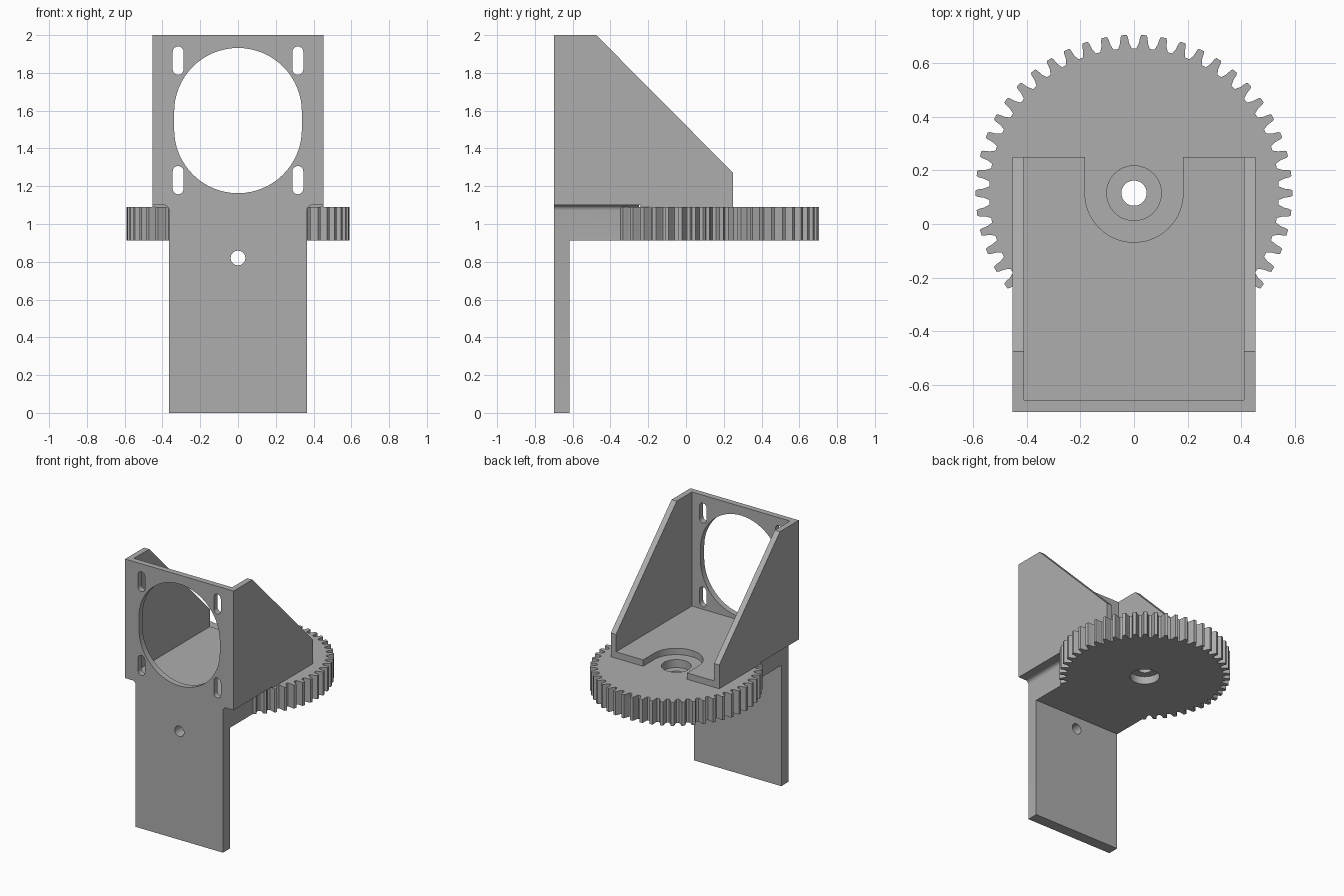
import bpy
import bmesh
from math import sin, cos, pi, tau, radians
from mathutils import Vector

cube = bpy.data.objects.get("Cube")
if cube:
    bpy.data.objects.remove(cube)

grey = bpy.data.materials.new("plain grey")
grey.use_nodes = True
colour = (0.42, 0.42, 0.42, 1)
grey.diffuse_color = colour
grey.node_tree.nodes["Principled BSDF"].inputs["Base Color"].default_value = colour

# How a profile point (u, v) at depth d maps into space, by extrusion axis
AXES = {
    "x": lambda u, v, d: Vector((d, u, v)),
    "y": lambda u, v, d: Vector((u, d, v)),
    "z": lambda u, v, d: Vector((u, v, d)),
}


def prism(name, profile, axis, start, end):
    """Extrude a closed profile along an axis."""
    bm = bmesh.new()
    face = bm.faces.new([bm.verts.new(AXES[axis](u, v, start)) for u, v in profile])
    move = AXES[axis](0, 0, end - start)
    result = bmesh.ops.extrude_face_region(bm, geom=[face], use_keep_orig=True)
    verts = [g for g in result["geom"] if isinstance(g, bmesh.types.BMVert)]
    bmesh.ops.translate(bm, verts=verts, vec=move)
    bmesh.ops.recalc_face_normals(bm, faces=bm.faces)
    mesh = bpy.data.meshes.new(name)
    bm.to_mesh(mesh)
    bm.free()
    mesh.materials.append(grey)
    ob = bpy.data.objects.new(name, mesh)
    bpy.context.collection.objects.link(ob)
    return ob


def rect(u0, u1, v0, v1):
    return [(u0, v0), (u1, v0), (u1, v1), (u0, v1)]


def arc(u, v, r, a0, a1, steps):
    angles = [radians(a0 + (a1 - a0) * i / steps) for i in range(steps + 1)]
    return [(u + r * cos(a), v + r * sin(a)) for a in angles]


def circle(u, v, r, steps=48):
    return arc(u, v, r, 0, 360, steps)[:-1]


def slot(u, v0, v1, r, steps=24):
    """Upright slot reaching from v0 to v1."""
    return arc(u, v1 - r, r, 0, 180, steps) + arc(u, v0 + r, r, 180, 360, steps)


def combine(target, other, operation):
    """Apply a boolean and discard the helper."""
    other.hide_render = True
    mod = target.modifiers.new("boolean", "BOOLEAN")
    mod.operation = operation
    mod.solver = "EXACT"
    mod.object = other
    bpy.context.view_layer.objects.active = target
    bpy.ops.object.modifier_apply(modifier=mod.name)
    bpy.data.objects.remove(other)


def cut(target, profile, axis, start, end):
    combine(target, prism("cutter", profile, axis, start, end), "DIFFERENCE")


FRONT, BACK = -0.70, 0.25          # bracket extent in y
HALF, INNER = 0.453, 0.41          # bracket half widths
STEM = 0.365                       # stem half width
GEAR_LOW, GEAR_TOP = 0.912, 1.09
BOX_LOW, FLOOR_TOP = 1.10, 1.138
HUB_Y = 0.115


def stem_profile(bottom):
    """Stem outline that flares with a small fillet under the box."""
    r = 0.028
    right = arc(STEM + r, BOX_LOW - r, r, 180, 90, 6)
    left = [(-u, v) for u, v in reversed(right)]
    return [(-STEM, bottom), (STEM, bottom)] + right + left


# Spur gear with tapered teeth, joined to the neck block
teeth = 50
pitch = tau / teeth
tooth = [(-0.37, 0.54), (-0.24, 0.56), (-0.19, 0.582), (-0.14, 0.59),
         (0.14, 0.59), (0.19, 0.582), (0.24, 0.56), (0.37, 0.54)]
outline = []
for i in range(teeth):
    for offset, r in tooth:
        a = (i + offset) * pitch
        outline.append((r * cos(a), HUB_Y + r * sin(a)))
gear = prism("gear_and_neck", outline, "z", GEAR_LOW, GEAR_TOP)
neck = prism("neck", stem_profile(GEAR_LOW), "y", -0.616, -0.25)
combine(gear, neck, "UNION")

# Shaft hole with a counterbore on both sides
cut(gear, circle(0, HUB_Y, 0.047), "z", 0.8, 1.2)
cut(gear, circle(0, HUB_Y, 0.102), "z", 1.03, 1.2)
cut(gear, circle(0, HUB_Y, 0.102), "z", 0.8, 0.97)

# Downward mounting stem with a screw hole
stem = prism("mounting_stem", stem_profile(0), "y", FRONT, -0.616)
cut(stem, circle(0, 0.82, 0.039), "y", -0.8, -0.5)

# Front plate with the large opening and four slots
plate = prism("front_plate", rect(-HALF, HALF, BOX_LOW, 2), "y", FRONT, -0.656)
cut(plate, slot(0, 1.163, 1.932, 0.338, 32), "y", -0.8, -0.6)
for x in (-0.317, 0.317):
    for low in (1.157, 1.79):
        cut(plate, slot(x, low, low + 0.15, 0.029, 10), "y", -0.8, -0.6)

# Floor, seated on the gear, with a rounded notch around the hub
floor = prism("floor", [(-0.656, BOX_LOW), (-0.24, BOX_LOW), (-0.24, GEAR_TOP),
                        (BACK, GEAR_TOP), (BACK, FLOOR_TOP), (-0.656, FLOOR_TOP)],
              "x", -INNER, INNER)
notch = arc(0, HUB_Y, 0.183, 180, 360, 32) + [(0.183, 0.4), (-0.183, 0.4)]
cut(floor, notch, "z", 1.0, 1.3)

# Sloping side walls
wall = [(-0.656, BOX_LOW), (-0.24, BOX_LOW), (-0.24, GEAR_TOP), (BACK, GEAR_TOP),
        (BACK, 1.27), (-0.475, 2), (-0.656, 2)]
walls = [prism(name, wall, "x", side * INNER, side * HALF)
         for name, side in (("left_wall", 1), ("right_wall", -1))]

# Smooth the round bores while keeping hard edges
bpy.ops.object.select_all(action="DESELECT")
for ob in (gear, stem, plate, floor):
    ob.select_set(True)
bpy.context.view_layer.objects.active = gear
bpy.ops.object.shade_smooth_by_angle(angle=radians(20))
